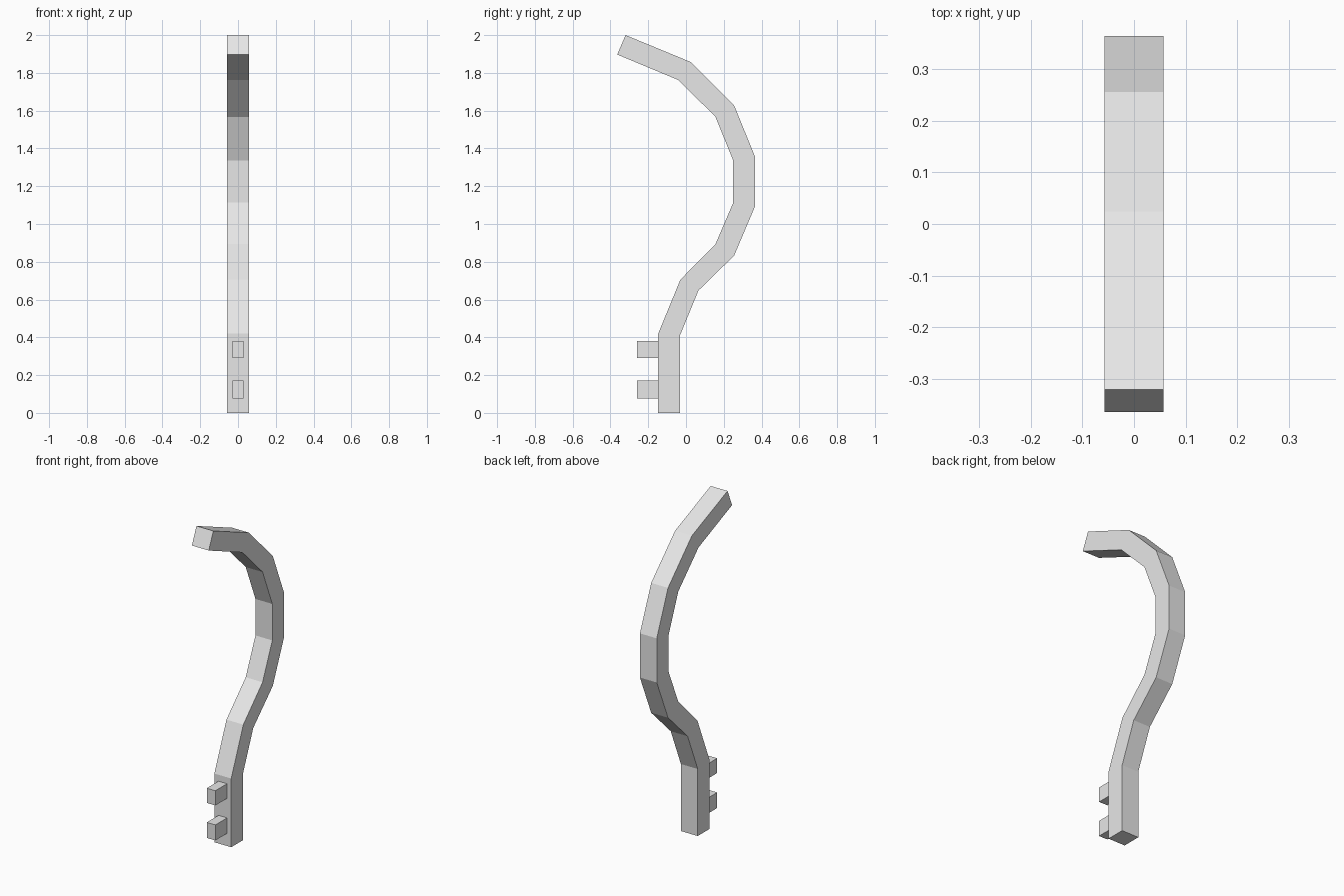
import bpy
import bmesh

cube = bpy.data.objects.get("Cube")
if cube:
    bpy.data.objects.remove(cube, do_unlink=True)

HALF_WIDTH = 0.057

grey = bpy.data.materials.new("light_grey")
grey.use_nodes = True
colour = (0.8, 0.8, 0.8, 1)
grey.diffuse_color = colour
grey.node_tree.nodes["Principled BSDF"].inputs["Base Color"].default_value = colour


def add_object(name, bm):
    bmesh.ops.recalc_face_normals(bm, faces=bm.faces)
    mesh = bpy.data.meshes.new(name)
    bm.to_mesh(mesh)
    bm.free()
    mesh.materials.append(grey)
    obj = bpy.data.objects.new(name, mesh)
    bpy.context.collection.objects.link(obj)
    return obj


def bar(name, stations, half):
    """Rectangular bar through stations of (front y, z) and (back y, z)."""
    bm = bmesh.new()
    rings = []
    for (fy, fz), (by, bz) in stations:
        corners = [(-half, fy, fz), (half, fy, fz), (half, by, bz), (-half, by, bz)]
        rings.append([bm.verts.new(c) for c in corners])
    for low, high in zip(rings, rings[1:]):
        for i in range(4):
            j = (i + 1) % 4
            bm.faces.new((low[i], low[j], high[j], high[i]))
    bm.faces.new(rings[0])
    bm.faces.new(rings[-1])
    return add_object(name, bm)


# Curved hook: straight foot, bowed back, tip reaching forward
bar("curved_hook", [
    ((-0.147, 0), (-0.032, 0)),
    ((-0.147, 0.42), (-0.032, 0.41)),
    ((-0.03, 0.705), (0.066, 0.648)),
    ((0.156, 0.893), (0.255, 0.833)),
    ((0.25, 1.113), (0.364, 1.09)),
    ((0.25, 1.336), (0.364, 1.36)),
    ((0.156, 1.567), (0.255, 1.627)),
    ((-0.04, 1.762), (0.024, 1.858)),
    ((-0.364, 1.897), (-0.32, 2.0)),
], HALF_WIDTH)

# Two mounting pegs on the front of the foot
for name, bottom, top in (("lower_peg", 0.077, 0.172), ("upper_peg", 0.291, 0.381)):
    bar(name, [((-0.26, bottom), (-0.14, bottom)),
               ((-0.26, top), (-0.14, top))], 0.029)
